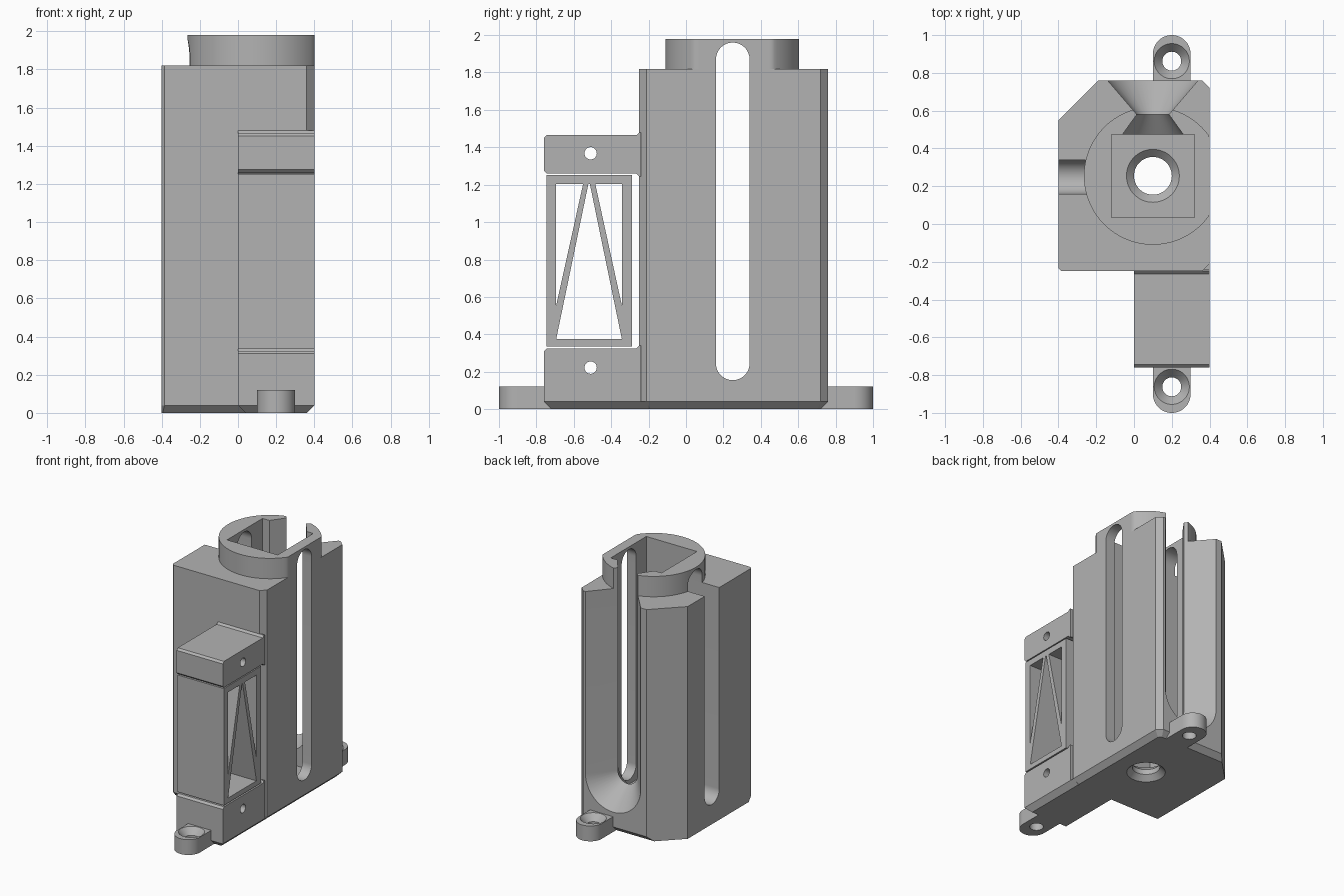
import bpy, bmesh, math
from mathutils import Vector

cube = bpy.data.objects.get("Cube")
if cube:
    bpy.data.objects.remove(cube, do_unlink=True)

grey = bpy.data.materials.new("plain grey")
grey.use_nodes = True
tone = (0.45, 0.45, 0.45, 1)
grey.diffuse_color = tone
grey.node_tree.nodes["Principled BSDF"].inputs["Base Color"].default_value = tone


def loft(name, rings):
    """Skin a stack of equal-length point rings and cap both ends."""
    bm = bmesh.new()
    rows = [[bm.verts.new(p) for p in ring] for ring in rings]
    n = len(rows[0])
    for a, b in zip(rows, rows[1:]):
        for i in range(n):
            j = (i + 1) % n
            bm.faces.new((a[i], a[j], b[j], b[i]))
    bm.faces.new(rows[0][::-1])
    bm.faces.new(rows[-1])
    bmesh.ops.recalc_face_normals(bm, faces=bm.faces)
    mesh = bpy.data.meshes.new(name)
    bm.to_mesh(mesh)
    bm.free()
    mesh.materials.append(grey)
    ob = bpy.data.objects.new(name, mesh)
    bpy.context.collection.objects.link(ob)
    return ob


def flat(points, z):
    return [Vector((x, y, z)) for x, y in points]


def side(points, x):
    return [Vector((x, y, z)) for y, z in points]


def prism_x(name, points, x0, x1):
    return loft(name, [side(points, x0), side(points, x1)])


def circle(cx, cy, r, n=64):
    return [(cx + r * math.cos(2 * math.pi * i / n), cy + r * math.sin(2 * math.pi * i / n))
            for i in range(n)]


def lathe(name, cx, cy, profile):
    return loft(name, [flat(circle(cx, cy, r), z) for r, z in profile])


def rect(a0, b0, a1, b1):
    return [(a0, b0), (a1, b0), (a1, b1), (a0, b1)]


def carve(ob, cutters):
    for c in cutters:
        c.hide_render = True
        mod = ob.modifiers.new("cut", 'BOOLEAN')
        mod.operation = 'DIFFERENCE'
        mod.solver = 'EXACT'
        mod.object = c
    bpy.context.view_layer.update()
    graph = bpy.context.evaluated_depsgraph_get()
    mesh = bpy.data.meshes.new_from_object(ob.evaluated_get(graph))
    ob.modifiers.clear()
    ob.data = mesh


def discard(cutters):
    for c in cutters:
        bpy.data.objects.remove(c, do_unlink=True)


# Main body with chamfered corners and a bevelled foot edge
outline = [(-.4, -.235), (-.385, -.25), (.36, -.25), (.4, -.21), (.4, .72),
           (.36, .76), (-.19, .76), (-.4, .55)]
foot_line = [(-.4, -.205), (-.395, -.21), (.34, -.21), (.36, -.19), (.36, .70),
             (.34, .72), (-.23, .72), (-.4, .55)]
body = loft("main_body", [flat(foot_line, 0), flat(outline, .04), flat(outline, 1.82)])

# Round collar on top, trimmed flush with the side
CX, CY = .1, .255
ring = [(min(x, .4), y) for x, y in circle(CX, CY, .365, 128)]
collar = loft("top_collar", [flat(ring, 1.82), flat(ring, 1.98)])

# Square well, drain hole, side slot and flared rear groove
well = loft("well_cutter", [flat(rect(-.12, .035, .32, .475), z) for z in (.12, 2.1)])
drain = lathe("drain_cutter", CX, CY,
              [(.15, -.01), (.10, .04), (.10, .08), (.148, .128)])
arc = [math.pi * i / 24 for i in range(25)]
R, LOW, HIGH = .09, .245, 1.87
slot_line = [(.25 + R * math.cos(a), HIGH + R * math.sin(a)) for a in arc]
slot_line += [(.25 - R * math.cos(a), LOW - R * math.sin(a)) for a in arc]
slot = prism_x("slot_cutter", slot_line, -.6, .6)


def groove_ring(y, r):
    pts = [Vector((CX - r * math.cos(a), y, .395 - r * math.sin(a))) for a in arc]
    return pts + [Vector((CX + r, y, 2.1)), Vector((CX - r, y, 2.1))]


groove = loft("groove_cutter", [groove_ring(.80, .274), groove_ring(.58, .085),
                                groove_ring(.45, .178)])
cutters = [well, drain, slot, groove]
carve(body, cutters)
carve(collar, [well, slot, groove])
discard(cutters)

# Mounting arm: upper and lower blocks with screw holes
upper = prism_x("upper_mount", [
    (-.24, 1.48), (-.25, 1.48), (-.265, 1.465), (-.745, 1.465), (-.76, 1.45),
    (-.76, 1.275), (-.745, 1.26), (-.265, 1.26), (-.25, 1.245), (-.24, 1.245)], 0, .4)
lower = prism_x("lower_mount", [
    (-.24, .34), (-.25, .34), (-.265, .325), (-.745, .325), (-.76, .31),
    (-.76, .04), (-.24, .04)], 0, .4)
base = loft("lower_mount_base", [flat(rect(.04, -.72, .36, -.2), 0),
                                 flat(rect(0, -.76, .4, -.2), .04)])
for block, z in ((upper, 1.368), (lower, .222)):
    hole = prism_x("screw_cutter", circle(-.51, z, .033, 32), -.1, .5)
    carve(block, [hole])
    discard([hole])

# Braced support frame between the mounts
support = prism_x("support_frame", rect(-.747, .336, -.288, 1.252), 0, .4)
windows = [
    [(-.695, 1.204), (-.695, .55), (-.55, 1.204)],
    [(-.342, 1.204), (-.342, .55), (-.485, 1.204)],
    [(-.694, .375), (-.343, .375), (-.514, 1.204), (-.522, 1.204)],
]
cutters = [prism_x("window_cutter", w, -.1, .5) for w in windows]
carve(support, cutters)
discard(cutters)

# Countersunk screw tabs, front and back
tabs = []
for name, s in (("front_tab", -1), ("back_tab", 1)):
    line = [(.2 + .1 * math.cos(a), s * (.9 + .1 * math.sin(a))) for a in arc]
    line += [(.1, s * .7), (.3, s * .7)]
    tab = loft(name, [flat(line, 0), flat(line, .12)])
    sink = lathe("sink_cutter", .2, s * .862,
                 [(.05, -.05), (.05, .07), (.093, .12), (.093, .2)])
    carve(tab, [sink])
    discard([sink])
    tabs.append(tab)

# Smooth the round surfaces, keep edges sharp
bpy.ops.object.select_all(action='DESELECT')
for ob in [body, collar, upper, lower, base, support] + tabs:
    ob.select_set(True)
bpy.context.view_layer.objects.active = body
bpy.ops.object.shade_smooth_by_angle(angle=math.radians(25))
